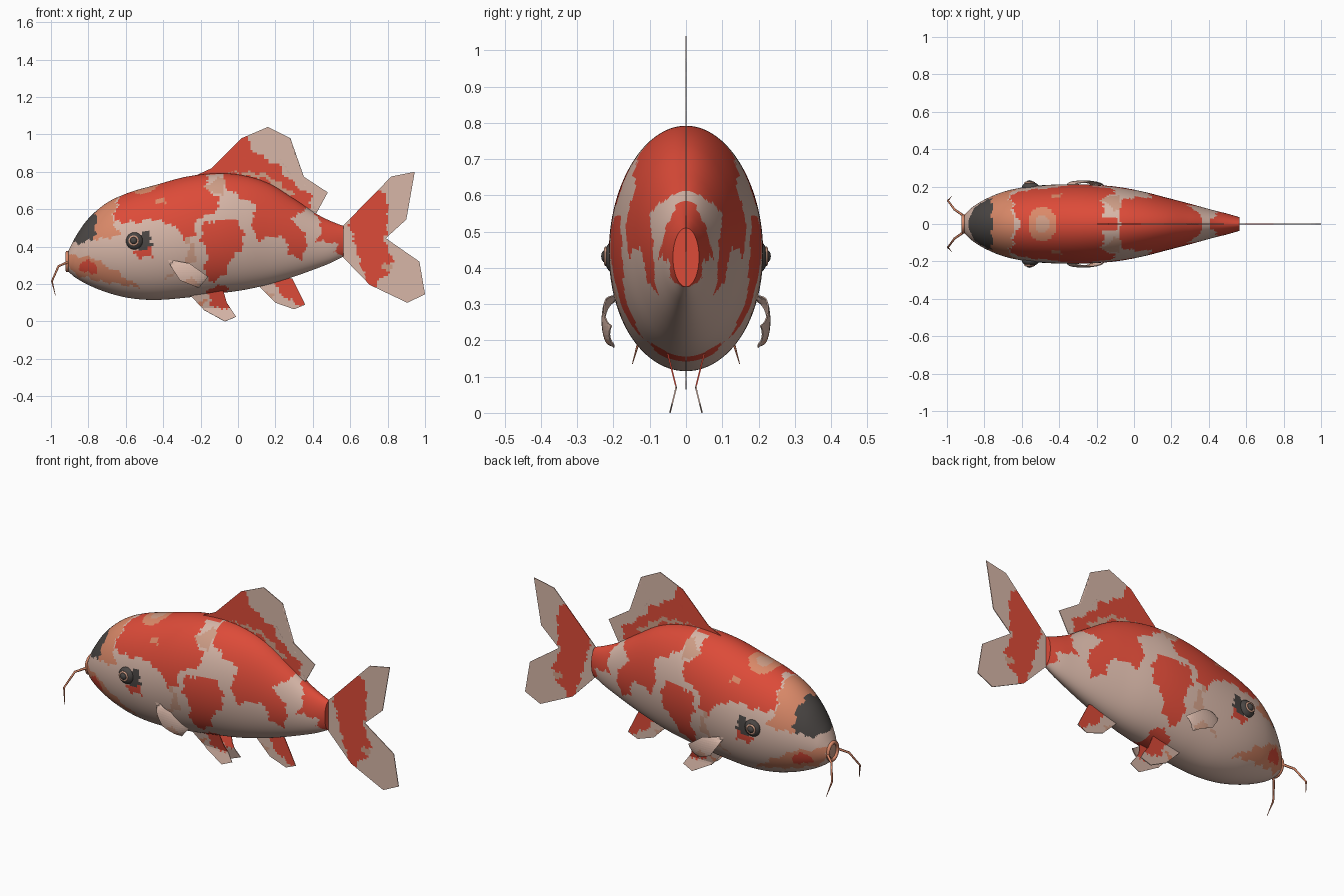
import bpy, bmesh, math
from mathutils import Vector

if "Cube" in bpy.data.objects:
    bpy.data.objects.remove(bpy.data.objects["Cube"])


def material(name, rgb):
    mat = bpy.data.materials.new(name)
    mat.use_nodes = True
    mat.diffuse_color = (*rgb, 1)
    mat.node_tree.nodes["Principled BSDF"].inputs["Base Color"].default_value = (*rgb, 1)
    return mat


CREAM, RED, ORANGE, PEACH, DARK = range(5)
PALETTE = [
    material("cream", (0.68, 0.47, 0.39)),
    material("red", (0.72, 0.07, 0.04)),
    material("orange", (0.70, 0.25, 0.14)),
    material("peach", (0.62, 0.34, 0.24)),
    material("charcoal", (0.07, 0.062, 0.058)),
]


def blob(cx, cz, rx, rz, sides=14):
    """Elliptical patch outline."""
    angles = [2 * math.pi * i / sides for i in range(sides)]
    return [(cx + rx * math.cos(a), cz + rz * math.sin(a)) for a in angles]


def inside(px, pz, outline):
    hit = False
    for (ax, az), (bx, bz) in zip(outline, outline[1:] + outline[:1]):
        if (az > pz) != (bz > pz) and px < ax + (pz - az) * (bx - ax) / (bz - az):
            hit = not hit
    return hit


def pick_colour(point, patches):
    """Last matching patch wins; outlines are in hundredths, with wavy edges."""
    px, pz = point.x * 100, point.z * 100
    wx = px + 0.7 * math.sin(pz * 0.9) + 0.4 * math.sin(pz * 2.1)
    wz = pz + 0.7 * math.sin(px * 0.8) + 0.4 * math.sin(px * 1.9)
    colour = CREAM
    for index, outline in patches:
        if inside(wx, wz, outline):
            colour = index
    return colour


def finish(bm, name, smooth=True, recalc=True):
    if recalc:
        bmesh.ops.recalc_face_normals(bm, faces=bm.faces)
    mesh = bpy.data.meshes.new(name)
    bm.to_mesh(mesh)
    bm.free()
    for mat in PALETTE:
        mesh.materials.append(mat)
    for poly in mesh.polygons:
        poly.use_smooth = smooth
    obj = bpy.data.objects.new(name, mesh)
    bpy.context.scene.collection.objects.link(obj)
    return obj


# Body stations: x, top, bottom, half width
STATIONS = [
    (-0.91, 0.37, 0.27, 0.045), (-0.87, 0.45, 0.235, 0.085), (-0.8, 0.55, 0.195, 0.13),
    (-0.7, 0.635, 0.155, 0.172), (-0.58, 0.69, 0.125, 0.198), (-0.44, 0.73, 0.115, 0.21),
    (-0.27, 0.775, 0.128, 0.212), (-0.1, 0.792, 0.15, 0.2), (0.04, 0.778, 0.17, 0.175),
    (0.17, 0.735, 0.2, 0.142), (0.3, 0.655, 0.24, 0.108), (0.42, 0.575, 0.283, 0.075),
    (0.5, 0.535, 0.315, 0.055), (0.565, 0.51, 0.348, 0.036),
]

# Body markings, side outlines
saddle = [(-67, 53), (-64, 63), (-60, 74), (-28, 88), (-14, 85), (-18, 71), (-9, 65),
          (-12, 58), (-23, 55), (-23, 46), (-28, 44), (-35, 52), (-47, 55), (-55, 53)]
flank = [(-18, 53), (-3, 55), (3, 49), (2, 38), (-5, 32), (-6, 27), (-13, 20),
         (-18, 26), (-16, 36), (-20, 44)]
rump = [(-5, 70), (-8, 77), (0, 88), (30, 78), (36, 60), (28, 54), (34, 50), (37, 42),
        (34, 33), (28, 35), (25, 46), (21, 44), (17, 47), (12, 42), (7, 52), (10, 62), (2, 66)]
tail_base = [(40, 62), (60, 55), (60, 33), (52, 37), (53, 42), (42, 43), (45, 49)]
belly = [(-16, 18), (-6, 20), (-3, 11), (-16, 9)]
snout = [(-88, 42), (-86, 58), (-75, 68), (-76, 52), (-77, 44), (-82, 42)]
forehead = [(-77, 44), (-76, 67), (-62, 75), (-67, 54), (-63, 46), (-68, 45)]
chin = [(-93, 36), (-78, 34), (-66, 27), (-52, 18), (-70, 21), (-88, 25)]
gill = [(-30, 47), (-26, 46), (-22, 34), (-30, 26), (-40, 23), (-29, 31), (-26, 38)]
nape = [(-17, 71), (-14, 76), (-5, 77), (-9, 67)]
BODY_PATCHES = [
    (PEACH, gill), (PEACH, nape), (ORANGE, chin), (ORANGE, forehead), (DARK, snout),
    (RED, saddle), (RED, flank), (RED, rump), (RED, tail_base), (RED, belly),
    (RED, blob(-80, 29, 5, 3.5)), (ORANGE, blob(-41, 64, 3, 1.2)),
    (RED, blob(-50, 37, 5, 3)), (DARK, blob(-51, 43, 5, 5)),
]


def smooth_stations(keys, steps):
    """Catmull-Rom interpolation through the stations."""
    out = []
    for i in range(len(keys) - 1):
        quad = [Vector(keys[min(max(j, 0), len(keys) - 1)]) for j in range(i - 1, i + 3)]
        a, b, c, d = quad
        for s in range(steps):
            t = s / steps
            out.append(b + (c - a) * (t / 2) + (a * 2 - b * 5 + c * 4 - d) * (t * t / 2)
                       + (b * 3 - a - c * 3 + d) * (t ** 3 / 2))
    return out + [Vector(keys[-1])]


def body_colour(point):
    # Pale ring on top of the head
    ring = math.hypot((point.x + 0.49) / 0.075, point.y / 0.095)
    if point.z > 0.6 and ring < 1:
        return ORANGE if ring > 0.5 else PEACH
    # Small red crest in the pale saddle gap
    if point.z > 0.7 and -0.24 < point.x < -0.09 and abs(point.y) < 0.03:
        return RED
    return pick_colour(point, BODY_PATCHES)


def build_body(sides=112):
    bm = bmesh.new()
    rings = []
    for x, top, bottom, width in smooth_stations(STATIONS, 14):
        mid, half = (top + bottom) / 2, (top - bottom) / 2
        angles = [2 * math.pi * k / sides for k in range(sides)]
        rings.append([bm.verts.new((x, width * math.sin(a), mid + half * math.cos(a)))
                      for a in angles])
    for lower, upper in zip(rings, rings[1:]):
        for k in range(sides):
            n = (k + 1) % sides
            bm.faces.new((lower[k], lower[n], upper[n], upper[k]))
    for face in bm.faces:
        face.material_index = body_colour(face.calc_center_median())
    bm.faces.new(rings[0]).material_index = PEACH
    bm.faces.new(rings[-1]).material_index = RED
    body = finish(bm, "body")
    bpy.context.view_layer.objects.active = body
    body.select_set(True)
    bpy.ops.object.shade_smooth_by_angle(angle=math.radians(50))
    body.select_set(False)


def build_fin(name, outline, patches, depth=lambda x, z: 0.0, step=0.012):
    """Thin plate cut into small cells so its markings follow faces."""
    bm = bmesh.new()
    bm.faces.new([bm.verts.new((x / 100, 0, z / 100)) for x, z in outline])
    bmesh.ops.triangulate(bm, faces=bm.faces[:])
    for axis in (Vector((1, 0, 0)), Vector((0, 0, 1))):
        spans = [v.co.dot(axis) for v in bm.verts]
        cut = min(spans) + step
        while cut < max(spans):
            bmesh.ops.bisect_plane(bm, geom=bm.verts[:] + bm.edges[:] + bm.faces[:],
                                   plane_co=axis * cut, plane_no=axis)
            cut += step
    for face in bm.faces:
        face.material_index = pick_colour(face.calc_center_median(), patches)
    for vert in bm.verts:
        vert.co.y = depth(vert.co.x, vert.co.z)
    fin = finish(bm, name, smooth=False)
    plate = fin.modifiers.new("thickness", "SOLIDIFY")
    plate.thickness = 0.004
    plate.offset = 0


build_body()

# Dorsal fin
dorsal = [(-27, 76), (-14, 82), (2, 98), (16, 104), (28, 98), (22, 86), (48, 69),
          (42, 58), (20, 66), (-10, 72)]
dorsal_red = [(-30, 70), (-16, 84), (1, 101), (5, 98), (7, 92), (14, 87), (22, 83),
              (28, 75), (40, 67), (37, 55)]
dorsal_streak = [(-8, 80), (15, 79), (30, 68), (28, 66), (14, 76.5)]
build_fin("dorsal_fin", dorsal, [(RED, dorsal_red), (PEACH, dorsal_streak)])

# Tail fin
tail = [(55, 50), (82, 77.5), (94.5, 80), (90, 54.5), (79, 44.5), (97, 32), (100, 14.5),
        (90.5, 10), (70.5, 19.5), (55, 35.5)]
tail_red = [(60, 50), (58, 58), (72, 72), (80, 66), (80, 50), (78, 44), (83, 33),
            (80, 25), (70, 17), (66, 30)]
build_fin("tail_fin", tail, [(RED, tail_red), (PEACH, blob(80, 29, 3, 2))])

# Anal fin
anal = [(10, 20), (20, 10), (30, 6.5), (36, 9), (29, 23), (20, 24)]
anal_red = [(17, 22), (24, 14), (32, 8.5), (37, 10), (30, 25)]
build_fin("anal_fin", anal, [(RED, anal_red), (PEACH, blob(17, 15, 3, 1))])

# Paired fins, eyes and barbels
pelvic = [(-26, 14.5), (-18, 6), (-7, 0), (-1, 2.5), (-6, 10), (-8, 17), (-18, 17)]
pelvic_red = [(-17, 18), (-15, 10), (-9, 6), (-3, 9), (-5, 18)]
pectoral = [(-37.5, 33), (-26, 31), (-16, 24), (-21, 18), (-31, 22), (-35, 28)]


def pelvic_fold(x, z):
    return 0.027 + abs(z - 0.07) * 0.25


def pectoral_bulge(x, z):
    spread = ((x + 0.27) / 0.115) ** 2 + ((z - 0.255) / 0.08) ** 2
    return 0.198 + 0.033 * math.sqrt(max(0, 1 - spread))


def build_ball(name, centre, radii, colour):
    bm = bmesh.new()
    bmesh.ops.create_uvsphere(bm, u_segments=20, v_segments=12, radius=1)
    for vert in bm.verts:
        vert.co = Vector(a * b for a, b in zip(vert.co, radii)) + Vector(centre)
    for face in bm.faces:
        face.material_index = colour
    finish(bm, name)


def build_tube(name, points, radii, colour, closed=False):
    curve = bpy.data.curves.new(name, "CURVE")
    curve.dimensions = "3D"
    curve.bevel_depth, curve.bevel_resolution = 1, 1
    curve.use_fill_caps = True
    spline = curve.splines.new("POLY")
    spline.points.add(len(points) - 1)
    for target, place, radius in zip(spline.points, points, radii):
        target.co, target.radius = (*place, 1), radius
    spline.use_cyclic_u = closed
    curve.materials.append(PALETTE[colour])
    bpy.context.scene.collection.objects.link(bpy.data.objects.new(name, curve))


for side, label in ((-1, "front"), (1, "back")):
    build_fin(label + "_pelvic_fin", pelvic,
              [(RED, pelvic_red), (ORANGE, blob(-19, 10, 2, 1))],
              lambda x, z: side * pelvic_fold(x, z))
    build_fin(label + "_pectoral_fin", pectoral, [(PEACH, blob(-25, 21, 4, 2))],
              lambda x, z: side * pectoral_bulge(x, z))
    build_ball(label + "_eye", (-0.553, side * 0.197, 0.43), (0.046, 0.028, 0.046), DARK)
    build_ball(label + "_pupil", (-0.558, side * 0.218, 0.432), (0.02, 0.016, 0.02), DARK)
    iris = [(x / 100, side * 0.22, z / 100) for x, z in blob(-55.8, 43.2, 2.3, 2.3)]
    build_tube(label + "_iris", iris, [0.006] * len(iris), PEACH, closed=True)
    barbel = [(-0.905, side * 0.04, 0.32), (-0.96, side * 0.078, 0.295),
              (-0.995, side * 0.125, 0.215), (-0.975, side * 0.148, 0.135)]
    build_tube(label + "_barbel", barbel, [0.007, 0.006, 0.005, 0.001], ORANGE)

# Lips around the mouth
lips = [(-0.913, y / 100, z / 100) for y, z in blob(0, 32, 4.2, 4.8, 20)]
build_tube("lips", lips, [0.01] * len(lips), ORANGE, closed=True)
